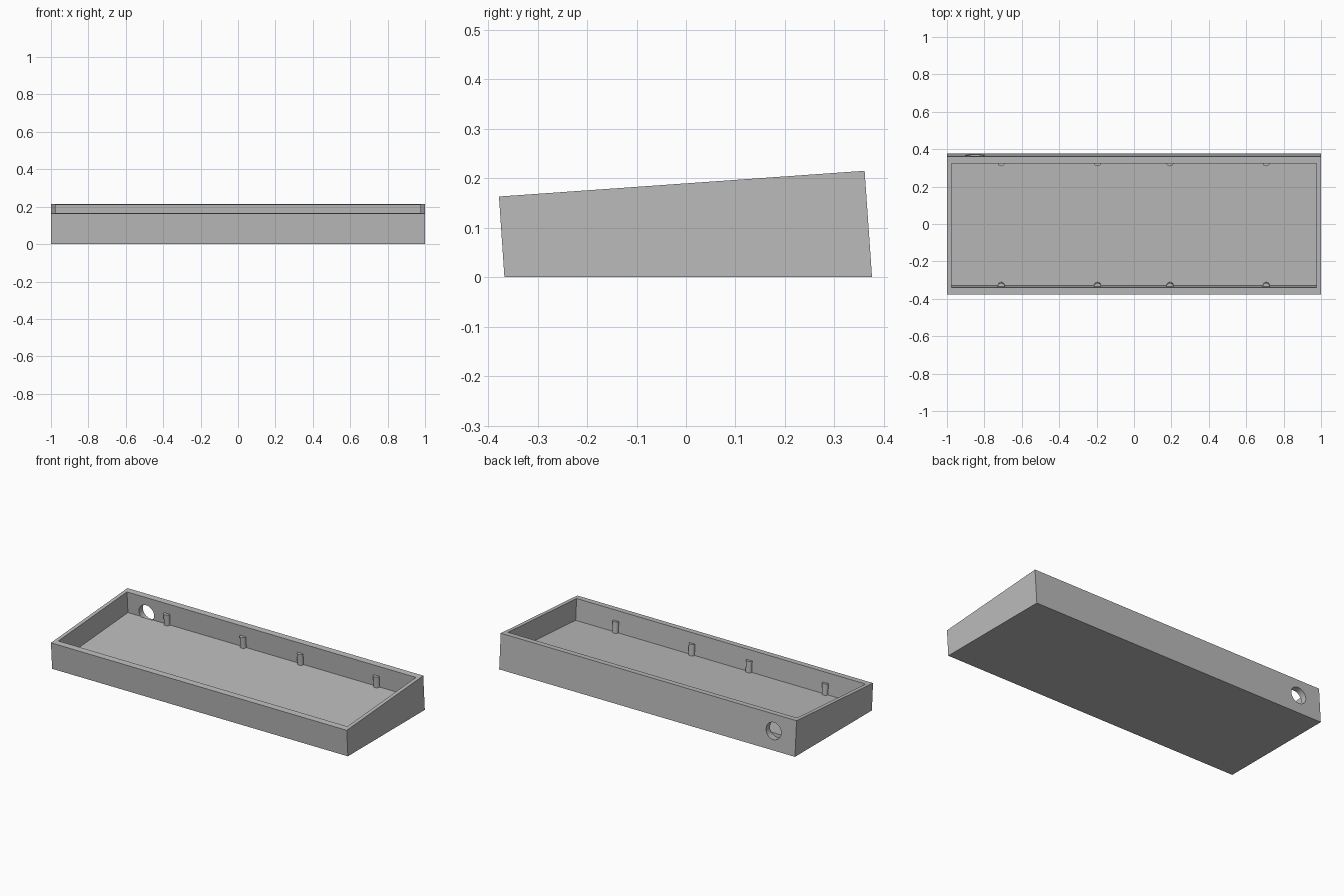
import bpy
import bmesh
from math import radians, sin, cos
from mathutils import Matrix, Vector

cube = bpy.data.objects.get("Cube")
if cube:
    bpy.data.objects.remove(cube, do_unlink=True)

TILT = radians(4)
WALL_FRONT, WALL_BACK = 0.039, 0.703   # inner wall positions along the sloped rim
DEPTH = 0.13                           # cavity depth below the rim

grey = bpy.data.materials.new("case_grey")
grey.use_nodes = True
grey.diffuse_color = (0.5, 0.5, 0.5, 1)
grey.node_tree.nodes["Principled BSDF"].inputs["Base Color"].default_value = (0.5, 0.5, 0.5, 1)


def sloped(along, down):
    """Point (y, z) measured along the sloped rim from the front and down from it."""
    return (-0.378 + along * cos(TILT) + down * sin(TILT),
            0.163 + along * sin(TILT) - down * cos(TILT))


def finish(name, bm):
    bmesh.ops.recalc_face_normals(bm, faces=bm.faces)
    mesh = bpy.data.meshes.new(name)
    bm.to_mesh(mesh)
    bm.free()
    mesh.materials.append(grey)
    obj = bpy.data.objects.new(name, mesh)
    bpy.context.collection.objects.link(obj)
    return obj


def prism(name, profile, half_width):
    """Side profile extruded across x."""
    bm = bmesh.new()
    face = bm.faces.new([bm.verts.new((-half_width, y, z)) for y, z in profile])
    side = bmesh.ops.extrude_face_region(bm, geom=[face])["geom"]
    verts = [v for v in side if isinstance(v, bmesh.types.BMVert)]
    bmesh.ops.translate(bm, verts=verts, vec=(2 * half_width, 0, 0))
    return finish(name, bm)


def cylinder(name, x, centre, radius, length, angle, sides):
    bm = bmesh.new()
    place = Matrix.Translation(Vector((x, *centre))) @ Matrix.Rotation(angle, 4, "X")
    bmesh.ops.create_cone(bm, cap_ends=True, segments=sides, radius1=radius,
                          radius2=radius, depth=length, matrix=place)
    return finish(name, bm)


def smooth(obj):
    bpy.ops.object.select_all(action="DESELECT")
    obj.select_set(True)
    bpy.context.view_layer.objects.active = obj
    bpy.ops.object.shade_smooth_by_angle(angle=radians(30))


def cut(target, cutter):
    cutter.hide_render = True
    mod = target.modifiers.new("cut", "BOOLEAN")
    mod.operation = "DIFFERENCE"
    mod.solver = "EXACT"
    mod.object = cutter
    bpy.context.view_layer.objects.active = target
    bpy.ops.object.modifier_apply(modifier=mod.name)
    bpy.data.objects.remove(cutter, do_unlink=True)


# Wedge-shaped case with a flat base and a sloped open top
case = prism("case", [(-0.367, 0), (0.376, 0), (0.361, 0.215), (-0.378, 0.163)], 1.0)
cavity = prism("cavity_cutter", [sloped(WALL_FRONT, DEPTH), sloped(WALL_BACK, DEPTH),
                                 sloped(WALL_BACK, -0.1), sloped(WALL_FRONT, -0.1)], 0.977)
cut(case, cavity)

# Round cable hole through the back wall
hole = cylinder("hole_cutter", -0.85, sloped(0.75, 0.1), 0.051, 0.1, TILT - radians(90), 48)
cut(case, hole)
smooth(case)

# Half-round support posts along the front and back inner walls
for row, along in (("front", WALL_FRONT), ("back", WALL_BACK)):
    for i, x in enumerate((-0.71, -0.195, 0.192, 0.707)):
        post = cylinder(f"{row}_post_{i + 1}", x, sloped(along, 0.097), 0.019, 0.07, TILT, 32)
        smooth(post)
